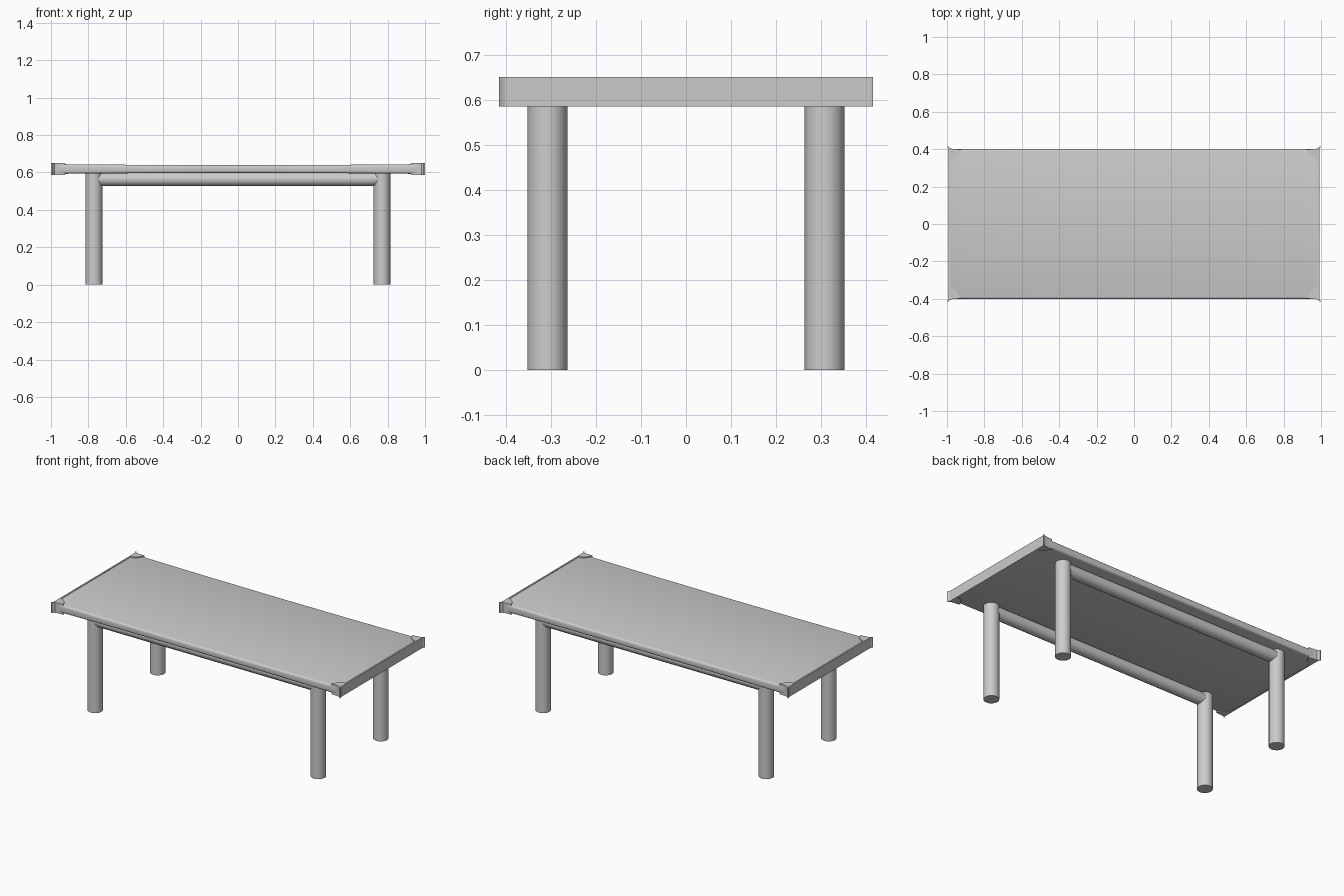
import bpy, bmesh, math
from mathutils import Matrix

if "Cube" in bpy.data.objects:
    bpy.data.objects.remove(bpy.data.objects["Cube"])

ZC = 0.6185  # mid height of the top


def finish(bm, name, smooth=True):
    bmesh.ops.recalc_face_normals(bm, faces=bm.faces)
    me = bpy.data.meshes.new(name)
    bm.to_mesh(me)
    bm.free()
    ob = bpy.data.objects.new(name, me)
    bpy.context.collection.objects.link(ob)
    if smooth:
        bpy.ops.object.select_all(action='DESELECT')
        ob.select_set(True)
        bpy.context.view_layer.objects.active = ob
        bpy.ops.object.shade_smooth_by_angle(angle=math.radians(40))
    return ob


def rod(name, r, length, matrix):
    bm = bmesh.new()
    bmesh.ops.create_cone(bm, cap_ends=True, segments=16, radius1=r, radius2=r,
                          depth=length, matrix=matrix)
    return finish(bm, name)


# Table top: rounded section lofted along x, slightly thinner in the middle
def section(hy, hz):
    b = 0.012
    pts = []
    for cy, cz, a0 in ((1, 1, 0), (-1, 1, 90), (-1, -1, 180), (1, -1, 270)):
        for k in range(4):
            a = math.radians(a0 + 30 * k)
            pts.append((cy * (hy - b) + b * math.cos(a), ZC + cz * (hz - b) + b * math.sin(a)))
    return pts


stations = [(0, 0.0205), (0.5, 0.022), (0.9, 0.025), (0.95, 0.027), (0.985, 0.0295)]
stations = [(-x, h) for x, h in stations[:0:-1]] + stations
bm = bmesh.new()
rings = [[bm.verts.new((x, y, z)) for y, z in section(0.401, h)] for x, h in stations]
for a, b in zip(rings, rings[1:]):
    n = len(a)
    for i in range(n):
        bm.faces.new((a[i], a[(i + 1) % n], b[(i + 1) % n], b[i]))
bm.faces.new(rings[0])
bm.faces.new(rings[-1])
finish(bm, "table_top")

for sx, xn in ((-1, "left"), (1, "right")):
    # Thin full-height end rim
    bm = bmesh.new()
    bmesh.ops.create_cube(bm, size=1, matrix=Matrix.Translation((sx * 0.986, 0, ZC))
                          @ Matrix.Diagonal((0.010, 0.806, 0.065, 1)))
    finish(bm, xn + "_end_rim", False)

    for sy, yn in ((-1, "front"), (1, "back")):
        # Raised corner pad drawn out into a small pointed fin
        outline = [(0.925, 0.398), (0.988, 0.401), (1.0, 0.409), (0.999, 0.415), (0.993, 0.414),
                   (0.989, 0.404), (0.988, 0.342), (0.962, 0.348), (0.942, 0.366)]
        outline[1:6] = [(0.982, 0.403), (0.993, 0.415), (1.0, 0.415), (0.991, 0.402)]
        bm = bmesh.new()
        lo = [bm.verts.new((sx * x, sy * y, ZC - 0.0325)) for x, y in outline]
        face = bm.faces.new(lo)
        ext = bmesh.ops.extrude_face_region(bm, geom=[face])
        bmesh.ops.translate(bm, vec=(0, 0, 0.065),
                            verts=[v for v in ext["geom"] if isinstance(v, bmesh.types.BMVert)])
        finish(bm, f"{yn}_{xn}_corner")

        # Round leg
        rod(f"{yn}_{xn}_leg", 0.0445, 0.602, Matrix.Translation((sx * 0.77, sy * 0.308, 0.301)))

# Long rails between the legs
for sy, yn in ((-1, "front"), (1, "back")):
    rod(yn + "_rail", 0.037, 1.5, Matrix.Translation((0, sy * 0.308, 0.564))
        @ Matrix.Rotation(math.pi / 2, 4, 'Y'))
